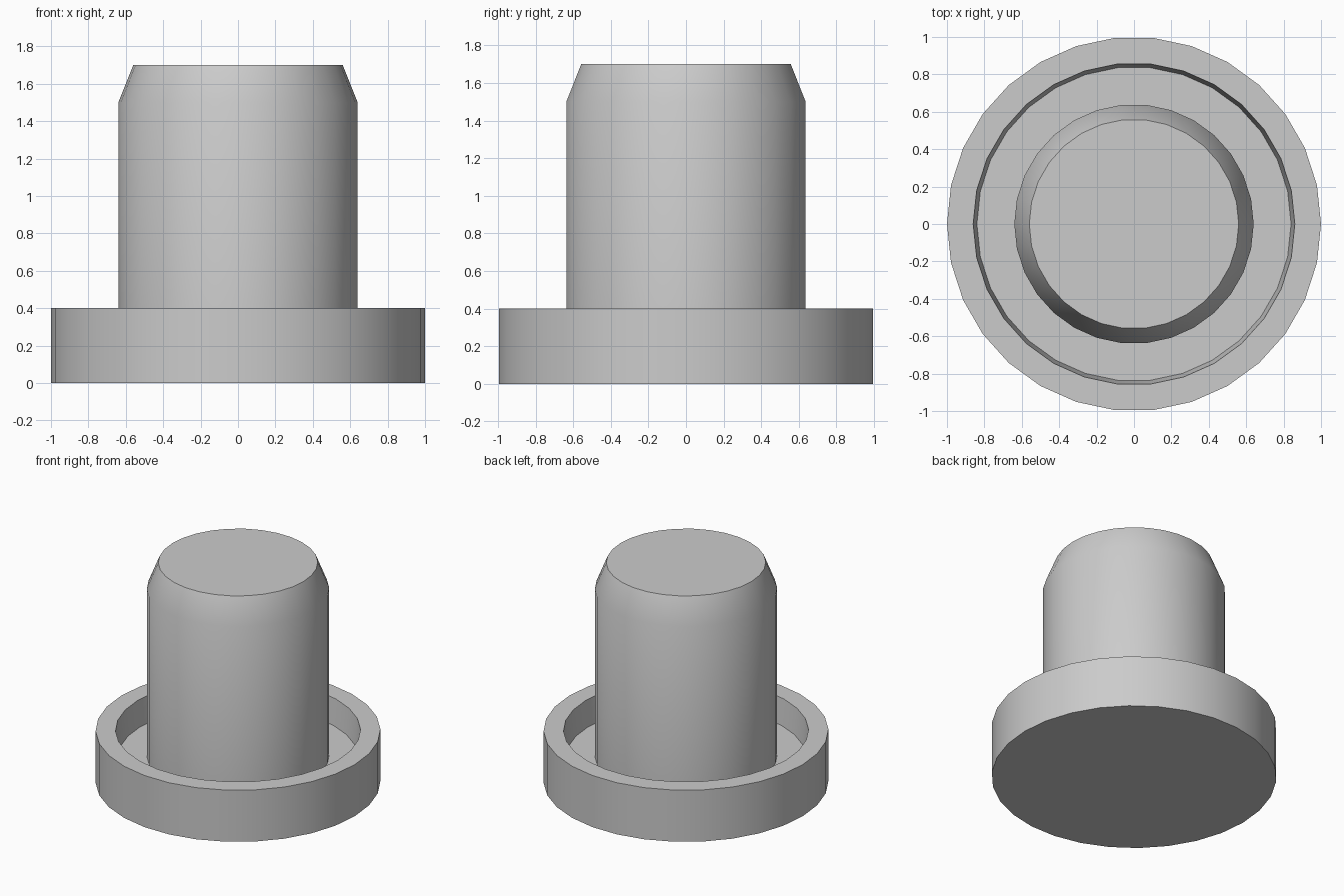
import bpy
import math

SEGMENTS = 30

if "Cube" in bpy.data.objects:
    bpy.data.objects.remove(bpy.data.objects["Cube"], do_unlink=True)


def make_material(name, colour):
    mat = bpy.data.materials.new(name)
    mat.use_nodes = True
    mat.diffuse_color = colour
    mat.node_tree.nodes["Principled BSDF"].inputs["Base Color"].default_value = colour
    return mat


def lathe(name, profile, mat):
    """Turn a (radius, height) profile about z; flat caps close both ends."""
    verts, faces = [], []
    for radius, z in profile:
        for i in range(SEGMENTS):
            a = math.tau * i / SEGMENTS
            verts.append((radius * math.cos(a), radius * math.sin(a), z))
    for ring in range(len(profile) - 1):
        low, high = ring * SEGMENTS, (ring + 1) * SEGMENTS
        for i in range(SEGMENTS):
            j = (i + 1) % SEGMENTS
            faces.append((low + i, low + j, high + j, high + i))
    faces.append(tuple(reversed(range(SEGMENTS))))
    faces.append(tuple(range(len(verts) - SEGMENTS, len(verts))))

    mesh = bpy.data.meshes.new(name)
    mesh.from_pydata(verts, [], faces)
    mesh.materials.append(mat)
    obj = bpy.data.objects.new(name, mesh)
    bpy.context.collection.objects.link(obj)

    bpy.ops.object.select_all(action="DESELECT")
    obj.select_set(True)
    bpy.context.view_layer.objects.active = obj
    bpy.ops.object.shade_smooth_by_angle(angle=math.radians(30))
    return obj


grey = make_material("plain grey", (0.6, 0.6, 0.6, 1))

# Round base: outer wall, rim, and slightly tapered recess down to its floor
lathe("base_dish", [(1, 0), (1, 0.4), (0.86, 0.4), (0.84, 0.2)], grey)

# Column standing on the recess floor, with a chamfered top
lathe("column", [(0.64, 0.2), (0.64, 1.5), (0.56, 1.7)], grey)
